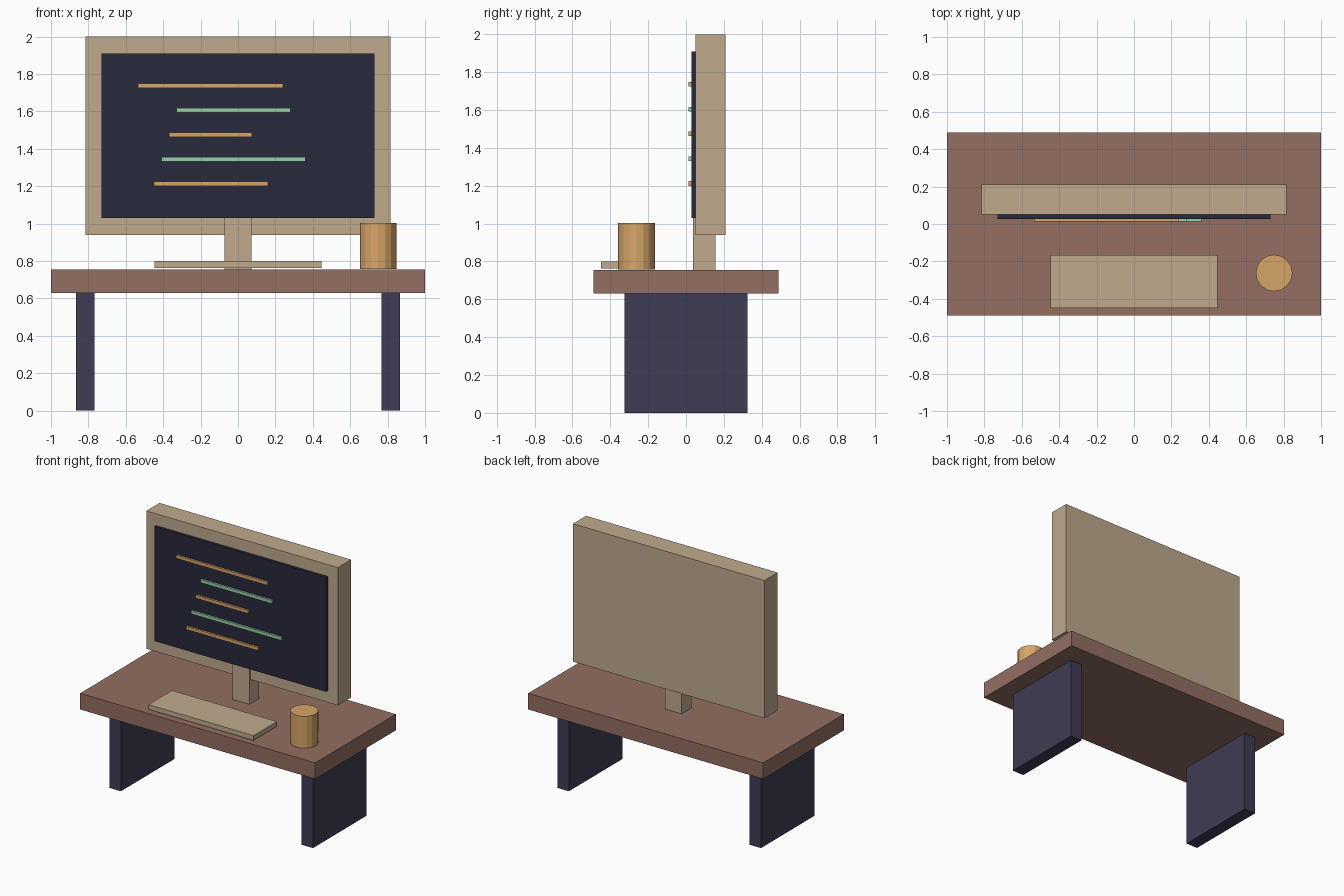
import bpy

if "Cube" in bpy.data.objects:
    bpy.data.objects.remove(bpy.data.objects["Cube"])


def material(name, rgb):
    # 0-255 display colour converted to linear
    m = bpy.data.materials.new(name)
    m.diffuse_color = [(c / 255) ** 2.2 for c in rgb] + [1]
    m.use_nodes = True
    m.node_tree.nodes["Principled BSDF"].inputs["Base Color"].default_value = m.diffuse_color
    return m


WOOD = material("wood", (146, 110, 98))
DARK = material("dark_legs", (66, 62, 84))
BEIGE = material("beige_plastic", (190, 168, 140))
GLASS = material("screen_glass", (44, 45, 62))
ORANGE = material("orange", (214, 164, 104))
GREEN = material("green", (150, 206, 168))


def box(name, x, y, z, mat):
    # Box from (min, max) ranges on each axis
    bpy.ops.mesh.primitive_cube_add(size=1, location=[(a + b) / 2 for a, b in (x, y, z)])
    ob = bpy.context.object
    ob.name = name
    ob.scale = [b - a for a, b in (x, y, z)]
    bpy.ops.object.transform_apply(location=False, rotation=False, scale=True)
    ob.data.materials.append(mat)
    return ob


# Desk
box("desk_top", (-1, 1), (-0.49, 0.49), (0.63, 0.754), WOOD)
for side, x in (("left", -0.817), ("right", 0.817)):
    box(f"desk_leg_{side}", (x - 0.049, x + 0.049), (-0.326, 0.326), (0, 0.63), DARK)

# Monitor
box("monitor_stand", (-0.072, 0.072), (0.038, 0.155), (0.754, 1.06), BEIGE)
box("monitor_case", (-0.815, 0.815), (0.05, 0.21), (0.94, 2.0), BEIGE)
box("monitor_screen", (-0.73, 0.73), (0.028, 0.054), (1.03, 1.91), GLASS)

# Lines of text on the screen, top to bottom
spans = [(-0.535, 0.24), (-0.33, 0.28), (-0.37, 0.075), (-0.41, 0.36), (-0.45, 0.16)]
for i, span in enumerate(spans):
    z = 1.736 - 0.131 * i
    box(f"screen_line_{i + 1}", span, (0.013, 0.031), (z - 0.012, z + 0.012),
        GREEN if i % 2 else ORANGE)

# Keyboard and mug on the desk
box("keyboard", (-0.447, 0.447), (-0.45, -0.165), (0.763, 0.8), BEIGE)
bpy.ops.mesh.primitive_cylinder_add(vertices=16, radius=0.098, depth=0.245,
                                    location=(0.749, -0.262, 0.88))
mug = bpy.context.object
mug.name = "mug"
mug.data.materials.append(ORANGE)
